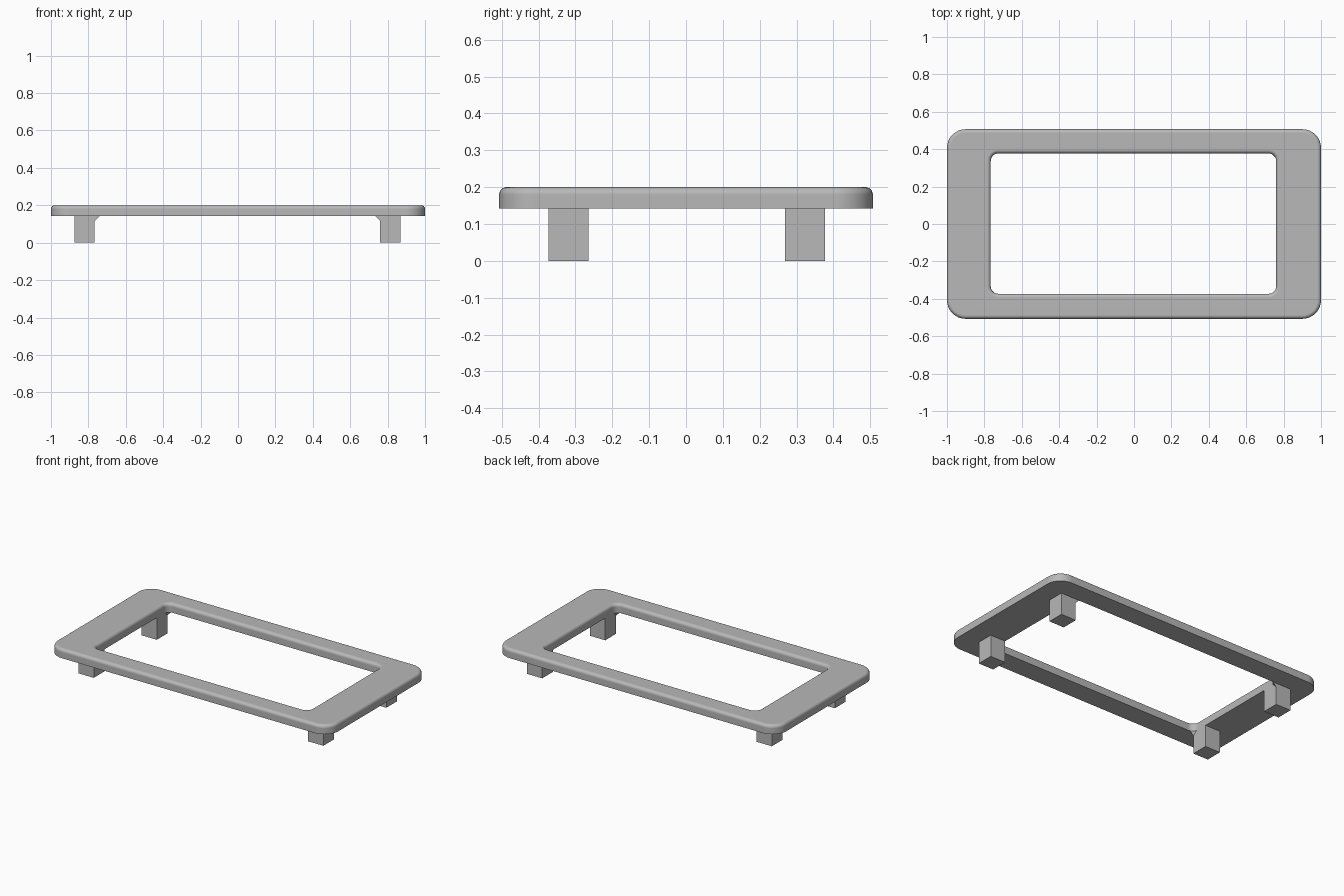
import bpy
import bmesh
from math import cos, sin, pi

if "Cube" in bpy.data.objects:
    bpy.data.objects.remove(bpy.data.objects["Cube"], do_unlink=True)

TOP, UNDER, FILLET = 0.2, 0.142, 0.02
OUTER = (1.0, 0.507, 0.1)        # half width, half depth, corner radius
INNER = (0.763, 0.375, 0.04)
SHIFT = (-0.003, 0.002)          # small offset of opening and legs

grey = bpy.data.materials.new("plain grey")
grey.use_nodes = True
colour = (0.48, 0.48, 0.48, 1)
grey.diffuse_color = colour
grey.node_tree.nodes["Principled BSDF"].inputs["Base Color"].default_value = colour


def finish(bm, name):
    bmesh.ops.recalc_face_normals(bm, faces=bm.faces)
    mesh = bpy.data.meshes.new(name)
    bm.to_mesh(mesh)
    bm.free()
    obj = bpy.data.objects.new(name, mesh)
    mesh.materials.append(grey)
    bpy.context.collection.objects.link(obj)
    return obj


def rounded_ring(bm, size, grow, z, shift=(0, 0), steps=8):
    """Rounded rectangle of vertices, grown outwards by the given amount."""
    hx, hy, r = size
    ring = []
    for quarter, (sx, sy) in enumerate([(1, 1), (-1, 1), (-1, -1), (1, -1)]):
        for i in range(steps + 1):
            a = (quarter + i / steps) * pi / 2
            ring.append(bm.verts.new((sx * (hx - r) + (r + grow) * cos(a) + shift[0],
                                      sy * (hy - r) + (r + grow) * sin(a) + shift[1], z)))
    return ring


# Frame: a closed cross-section with rounded upper edges, carried round the rim
bm = bmesh.new()
arc = [(FILLET * (1 - cos(i * pi / 12)), TOP - FILLET * (1 - sin(i * pi / 12))) for i in range(7)]
rings = [rounded_ring(bm, OUTER, 0, UNDER)]
rings += [rounded_ring(bm, OUTER, -d, z) for d, z in arc]
rings += [rounded_ring(bm, INNER, d, z, SHIFT) for d, z in reversed(arc)]
rings.append(rounded_ring(bm, INNER, 0, UNDER, SHIFT))
for k, ring in enumerate(rings):
    following = rings[(k + 1) % len(rings)]
    for i in range(len(ring)):
        j = (i + 1) % len(ring)
        bm.faces.new((ring[i], ring[j], following[j], following[i]))
frame = finish(bm, "frame")
bpy.ops.object.select_all(action='DESELECT')
frame.select_set(True)
bpy.context.view_layer.objects.active = frame
bpy.ops.object.shade_smooth_by_angle(angle=pi / 6)
normals = frame.modifiers.new("even shading", 'WEIGHTED_NORMAL')
normals.keep_sharp = True

# Legs, each with a small gusset in the corner of the opening
LEG = 0.109
for sx, side in ((1, "left"), (-1, "right")):
    for sy, end in ((-1, "front"), (1, "back")):
        cx, cy = sx * INNER[0] + SHIFT[0], sy * INNER[1] + SHIFT[1]
        bm = bmesh.new()
        bmesh.ops.create_cube(bm, size=1)
        for v in bm.verts:
            v.co = (cx + sx * LEG * (v.co.x + 0.5), cy + sy * LEG * (v.co.y - 0.5),
                    UNDER * (v.co.z + 0.5))
        finish(bm, f"{end}_{side}_leg")

        bm = bmesh.new()
        corner, along_y, along_x, tip = [bm.verts.new(p) for p in (
            (cx, cy, UNDER), (cx, cy - sy * 0.025, UNDER),
            (cx - sx * 0.025, cy, UNDER), (cx, cy, UNDER - 0.025))]
        for tri in ((corner, along_y, along_x), (corner, along_x, tip),
                    (corner, tip, along_y), (along_y, tip, along_x)):
            bm.faces.new(tri)
        finish(bm, f"{end}_{side}_gusset")
